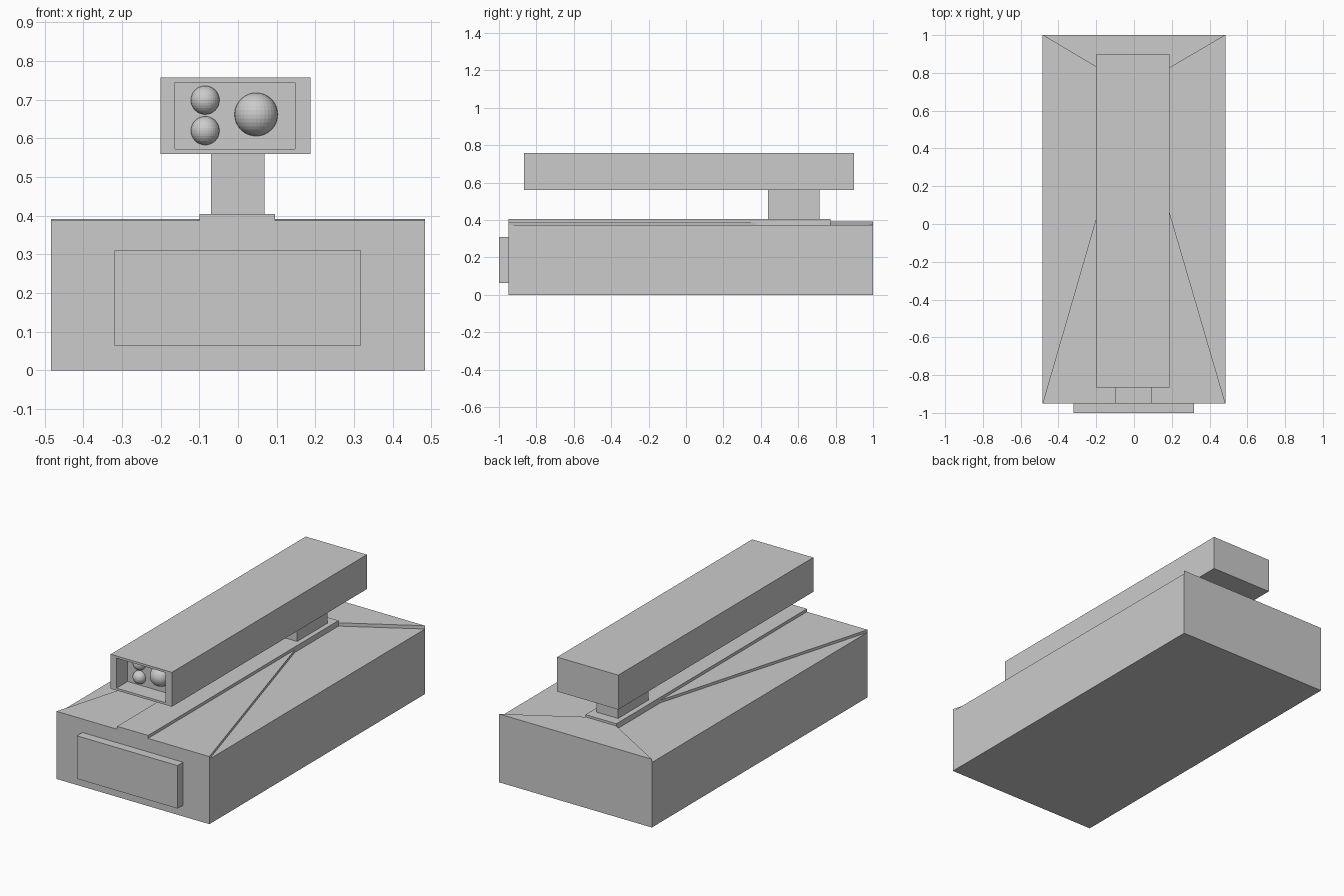
import bpy, bmesh
from mathutils import Matrix, Vector

if "Cube" in bpy.data.objects:
    bpy.data.objects.remove(bpy.data.objects["Cube"])


def add_object(name, bm):
    mesh = bpy.data.meshes.new(name)
    bm.to_mesh(mesh)
    bm.free()
    obj = bpy.data.objects.new(name, mesh)
    bpy.context.collection.objects.link(obj)
    return obj


def box_bmesh(x0, x1, y0, y1, z0, z1):
    bm = bmesh.new()
    size = Matrix.Diagonal((x1 - x0, y1 - y0, z1 - z0, 1))
    centre = Matrix.Translation(((x0 + x1) / 2, (y0 + y1) / 2, (z0 + z1) / 2))
    bmesh.ops.create_cube(bm, size=1, matrix=centre @ size)
    return bm


# Base block: top split into panels, each raised to its own height
TOP = 0.372
W, FRONT, BACK = 0.484, -0.95, 1.0
SL, SR, APEX, END = -0.1, 0.096, 0.376, 0.772
plan = {
    "fl": (-W, FRONT), "sl": (SL, FRONT), "sr": (SR, FRONT), "fr": (W, FRONT),
    "br": (W, BACK), "bl": (-W, BACK),
    "al": (SL, APEX), "ar": (SR, APEX), "el": (SL, END), "er": (SR, END),
}
bm = bmesh.new()
top = {k: bm.verts.new((x, y, TOP)) for k, (x, y) in plan.items()}
low = {k: bm.verts.new((*plan[k], 0)) for k in ("fl", "fr", "br", "bl")}
bm.faces.new([low[k] for k in ("bl", "br", "fr", "fl")])
bm.faces.new([low["fl"], low["fr"]] + [top[k] for k in ("fr", "sr", "sl", "fl")])
for a, b in (("fr", "br"), ("br", "bl"), ("bl", "fl")):
    bm.faces.new([low[a], low[b], top[b], top[a]])
panels = [
    ("sl sr ar er el al", 0.404),   # centre rail
    ("sr fr ar", 0.387),            # front wedges
    ("fl sl al", 0.387),
    ("br bl el er", 0.391),         # rear panel
    ("fr br er ar", TOP),           # sunken side panels
    ("bl fl al el", TOP),
]
for keys, height in panels:
    face = bm.faces.new([top[k] for k in keys.split()])
    if height > TOP:
        raised = bmesh.ops.extrude_discrete_faces(bm, faces=[face])["faces"][0]
        for v in raised.verts:
            v.co.z = height
add_object("base", bm)

# Front plate and neck
add_object("front_plate", box_bmesh(-0.32, 0.318, -1.0, -0.95, 0.064, 0.31))
add_object("neck", box_bmesh(-0.07, 0.068, 0.438, 0.714, 0.404, 0.56))

# Long head with a recessed front window
bm = box_bmesh(-0.2, 0.187, -0.865, 0.898, 0.56, 0.757)
bm.normal_update()
front = min(bm.faces, key=lambda f: f.calc_center_median().y)
bmesh.ops.inset_individual(bm, faces=[front], thickness=0.018)
for v in front.verts:
    v.co.x = 0.147 if v.co.x > 0 else -0.163
pocket = bmesh.ops.extrude_discrete_faces(bm, faces=[front])["faces"][0]
bmesh.ops.translate(bm, verts=list(pocket.verts), vec=Vector((0, 0.1, 0)))
bmesh.ops.remove_doubles(bm, verts=bm.verts[:], dist=0.0005)
add_object("head", bm)

# Lenses set into the back of the window
for name, x, z, r in (("large_lens", 0.047, 0.662, 0.056),
                      ("upper_lens", -0.085, 0.699, 0.037),
                      ("lower_lens", -0.085, 0.62, 0.037)):
    bm = bmesh.new()
    bmesh.ops.create_uvsphere(bm, u_segments=32, v_segments=16, radius=r,
                              matrix=Matrix.Translation((x, -0.767, z)))
    add_object(name, bm)
